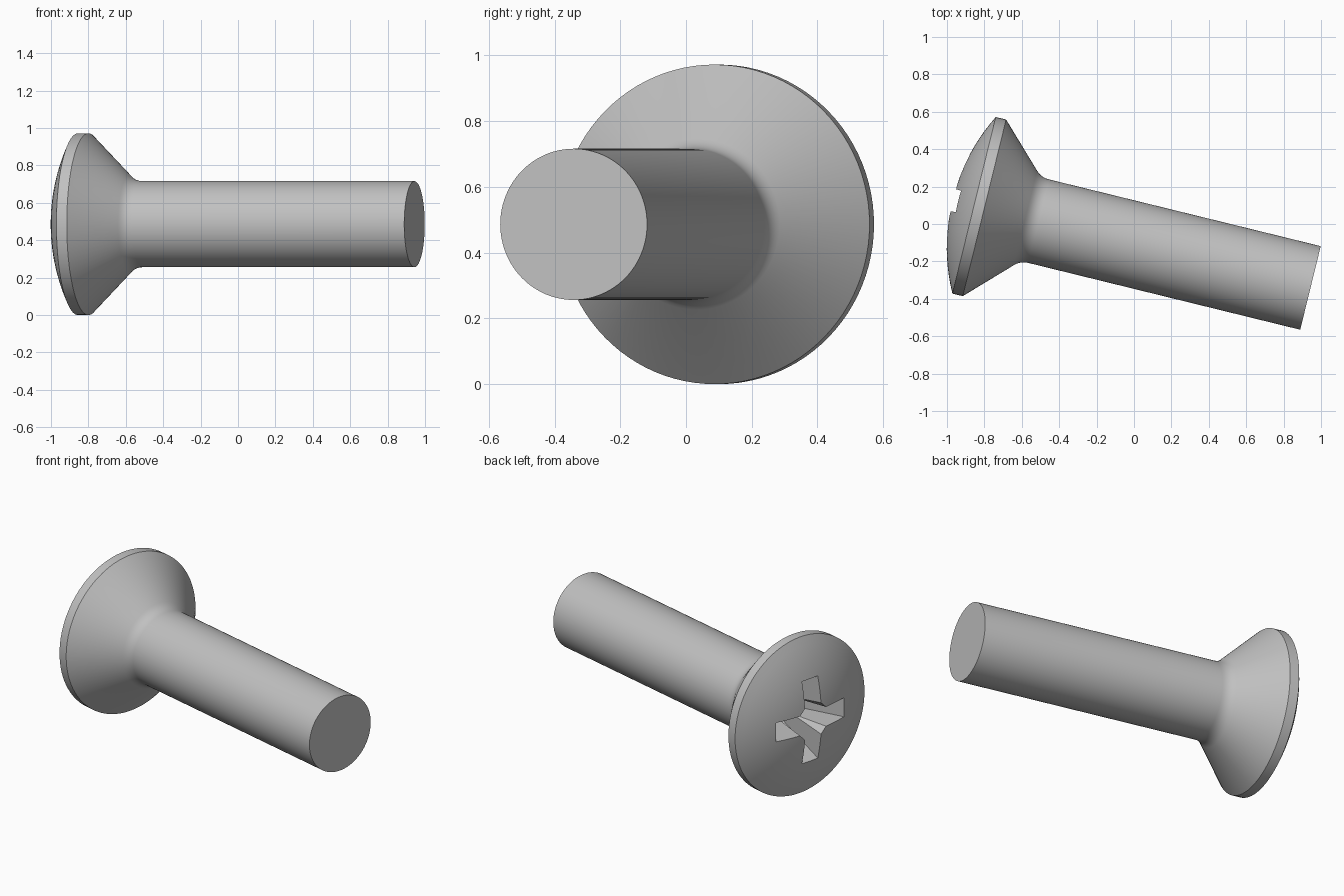
import bpy, bmesh, math
from mathutils import Matrix, Vector

if "Cube" in bpy.data.objects:
    bpy.data.objects.remove(bpy.data.objects["Cube"], do_unlink=True)

HEAD_R, SHANK_R, LENGTH = 0.486, 0.23, 1.852
RIM, DOME, SIDES = 0.057, 0.12, 96

steel = bpy.data.materials.new("grey steel")
steel.use_nodes = True
steel.diffuse_color = (0.53, 0.53, 0.53, 1)
steel.node_tree.nodes["Principled BSDF"].inputs["Base Color"].default_value = (0.53, 0.53, 0.53, 1)


def make_object(name, bm):
    bmesh.ops.remove_doubles(bm, verts=bm.verts, dist=1e-5)
    bmesh.ops.recalc_face_normals(bm, faces=bm.faces)
    mesh = bpy.data.meshes.new(name)
    bm.to_mesh(mesh)
    bm.free()
    mesh.materials.append(steel)
    obj = bpy.data.objects.new(name, mesh)
    bpy.context.collection.objects.link(obj)
    return obj


def frustum(name, top, bottom, z0, z1, turn=0):
    """Four-sided tapered block; top and bottom are half sizes in x and y."""
    bm = bmesh.new()
    bmesh.ops.create_cube(bm, size=2)
    for v in bm.verts:
        hx, hy = top if v.co.z < 0 else bottom
        v.co = (v.co.x * hx, v.co.y * hy, z0 if v.co.z < 0 else z1)
    bm.transform(Matrix.Rotation(turn, 4, 'Z'))
    return make_object(name, bm)


# Screw profile as (radius, distance along axis): dome, rim, cone, fillet, shank
sphere_r = (HEAD_R ** 2 + DOME ** 2) / (2 * DOME)
arc = math.asin(HEAD_R / sphere_r)
profile = [(sphere_r * math.sin(arc * i / 10),
            sphere_r * (1 - math.cos(arc * i / 10)) - DOME) for i in range(11)]
profile.append((HEAD_R, RIM))
corner = Vector((SHANK_R, RIM + HEAD_R - SHANK_R))
start, end = corner + Vector((0.03, -0.03)), corner + Vector((0, 0.042))
for i in range(7):
    t = i / 6
    profile.append(tuple(start * (1 - t) ** 2 + corner * 2 * t * (1 - t) + end * t * t))
profile += [(SHANK_R, LENGTH), (0, LENGTH)]

bm = bmesh.new()
verts = [bm.verts.new((r, 0, s)) for r, s in profile]
edges = [bm.edges.new(pair) for pair in zip(verts, verts[1:])]
bmesh.ops.spin(bm, geom=verts + edges, cent=(0, 0, 0), axis=(0, 0, 1),
               angle=math.tau, steps=SIDES, use_duplicate=False)
screw = make_object("screw", bm)

# Cross recess: two tapered slots and a tapered centre that trims the inner corners
cutters = [
    frustum("slot_cutter_a", (0.31, 0.063), (0.12, 0.05), -0.2, 0.2),
    frustum("slot_cutter_b", (0.063, 0.31), (0.05, 0.12), -0.2, 0.2),
    frustum("centre_cutter", (0.125, 0.125), (0.06, 0.06), -0.2, 0.22, math.pi / 4),
]
bpy.ops.object.select_all(action='DESELECT')
bpy.context.view_layer.objects.active = screw
screw.select_set(True)
for cutter in cutters:
    cutter.hide_render = True
    mod = screw.modifiers.new("recess", 'BOOLEAN')
    mod.operation, mod.solver, mod.object = 'DIFFERENCE', 'EXACT', cutter
    bpy.ops.object.modifier_apply(modifier=mod.name)
    bpy.data.objects.remove(cutter, do_unlink=True)

bpy.ops.object.shade_smooth_by_angle(angle=math.radians(25))

# Lay the screw down, head to -x, turned slightly about the vertical
screw.matrix_world = (Matrix.Translation((-0.855, 0.1, HEAD_R))
                      @ Matrix.Rotation(math.radians(-13.8), 4, 'Z')
                      @ Matrix.Rotation(math.radians(90), 4, 'Y'))
